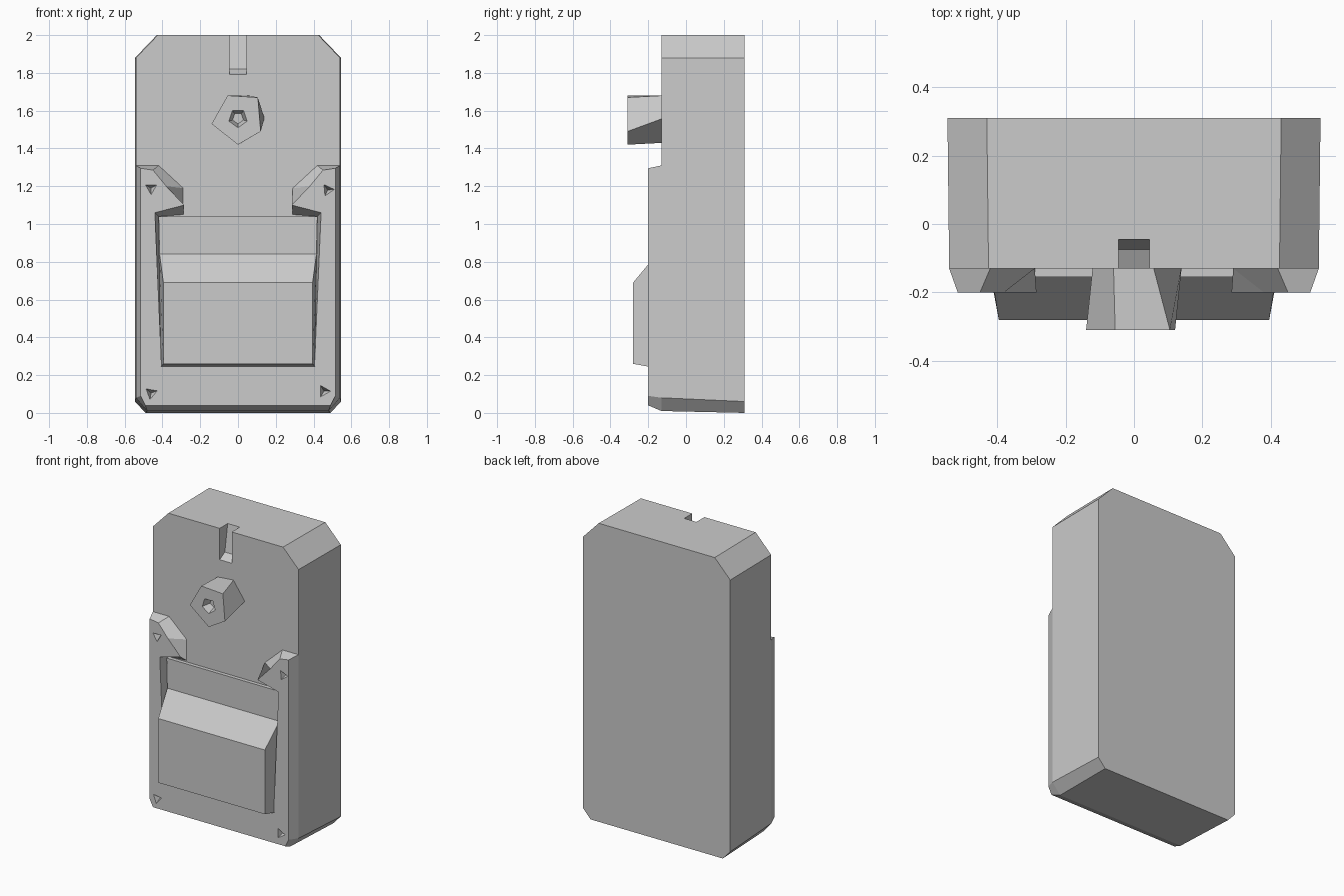
import bpy, bmesh
from math import radians
from mathutils import Matrix

cube = bpy.data.objects.get("Cube")
if cube:
    bpy.data.objects.remove(cube, do_unlink=True)

grey = bpy.data.materials.new("plain_grey")
grey.use_nodes = True
grey.diffuse_color = (0.6, 0.6, 0.6, 1)
grey.node_tree.nodes["Principled BSDF"].inputs["Base Color"].default_value = (0.6, 0.6, 0.6, 1)


def finish(name, bm):
    bmesh.ops.recalc_face_normals(bm, faces=bm.faces)
    mesh = bpy.data.meshes.new(name)
    bm.to_mesh(mesh)
    bm.free()
    mesh.materials.append(grey)
    obj = bpy.data.objects.new(name, mesh)
    bpy.context.collection.objects.link(obj)
    return obj


def loft(name, first, last):
    """Closed solid between two matching rings of 3D points."""
    bm = bmesh.new()
    a = [bm.verts.new(p) for p in first]
    b = [bm.verts.new(p) for p in last]
    bm.faces.new(a)
    bm.faces.new(b)
    n = len(a)
    for i in range(n):
        j = (i + 1) % n
        bm.faces.new((a[i], a[j], b[j], b[i]))
    return finish(name, bm)


def ring(y, points):
    return [(x, y, z) for x, z in points]


def mirrored(half):
    return half + [(-x, z) for x, z in reversed(half)]


def side_loft(name, profile):
    """Profile of (half width, y, z) spanned from left to right."""
    return loft(name, [(-w, y, z) for w, y, z in profile], profile)


def pit_cutter(x, y, z, sides, radius, tip, depth, turn):
    """Tapered cutter that sinks into a face looking to the front."""
    bm = bmesh.new()
    place = (Matrix.Translation((x, y, z)) @ Matrix.Rotation(radians(turn), 4, 'Y')
             @ Matrix.Rotation(radians(-90), 4, 'X'))
    bmesh.ops.create_cone(bm, cap_ends=True, segments=sides, radius1=radius,
                          radius2=tip, depth=depth, matrix=place)
    return finish("pit_cutter", bm)


def cut(obj, cutter):
    cutter.hide_render = True
    mod = obj.modifiers.new("cut", 'BOOLEAN')
    mod.operation = 'DIFFERENCE'
    mod.solver = 'EXACT'
    mod.object = cutter
    bpy.context.view_layer.objects.active = obj
    bpy.ops.object.modifier_apply(modifier=mod.name)
    bpy.data.objects.remove(cutter, do_unlink=True)


# Main case with chamfered corners
back = mirrored([(0.49, 0), (0.545, 0.06), (0.545, 1.88), (0.43, 2)])
front = mirrored([(0.48, 0.01), (0.54, 0.08), (0.54, 1.88), (0.425, 2)])
case = loft("case", ring(0.31, back), ring(-0.13, front))

# Cable notch in the top front edge, with a sloping floor
notch = [(0.045, -0.16, 1.774), (0.045, -0.075, 1.82),
         (0.045, -0.04, 2.03), (0.045, -0.16, 2.03)]
cut(case, side_loft("notch_cutter", notch))

# Raised frame: lower border, two legs and hooked arms
base = mirrored([(0.48, 0.01), (0.54, 0.08), (0.54, 1.31), (0.42, 1.31),
                 (0.29, 1.19), (0.29, 1.05), (0.42, 1.04), (0.405, 0.25)])
face = mirrored([(0.49, 0.04), (0.515, 0.09), (0.515, 1.295), (0.45, 1.285),
                 (0.38, 1.20), (0.285, 1.10), (0.44, 1.06), (0.405, 0.25)])
frame = loft("raised_frame", ring(-0.13, base), ring(-0.2, face))

# Triangular screw pits in the four corners of the frame
for x, z, turn in [(-0.46, 1.19, 0), (0.475, 1.18, 25),
                   (-0.46, 0.105, 10), (0.455, 0.115, 30)]:
    cut(frame, pit_cutter(x, -0.19, z, 3, 0.05, 0.004, 0.06, turn))

# Foot pedal with a sloping top and a flat panel above it
side_loft("pedal", [(0.42, -0.13, 1.04), (0.42, -0.155, 1.04), (0.415, -0.155, 0.84),
                    (0.395, -0.28, 0.69), (0.395, -0.28, 0.26), (0.41, -0.2, 0.245),
                    (0.41, -0.13, 0.245)])

# Five-sided knob, slightly twisted, with a pit in its face
knob_base = [(0.02, 1.43), (0.14, 1.56), (0.055, 1.68), (-0.06, 1.67), (-0.12, 1.52)]
knob_face = [(0, 1.42), (0.12, 1.49), (0.105, 1.67), (-0.055, 1.68), (-0.14, 1.53)]
knob = loft("knob", ring(-0.12, knob_base), ring(-0.31, knob_face))
cut(knob, pit_cutter(0, -0.295, 1.56, 5, 0.06, 0.03, 0.08, 0))
